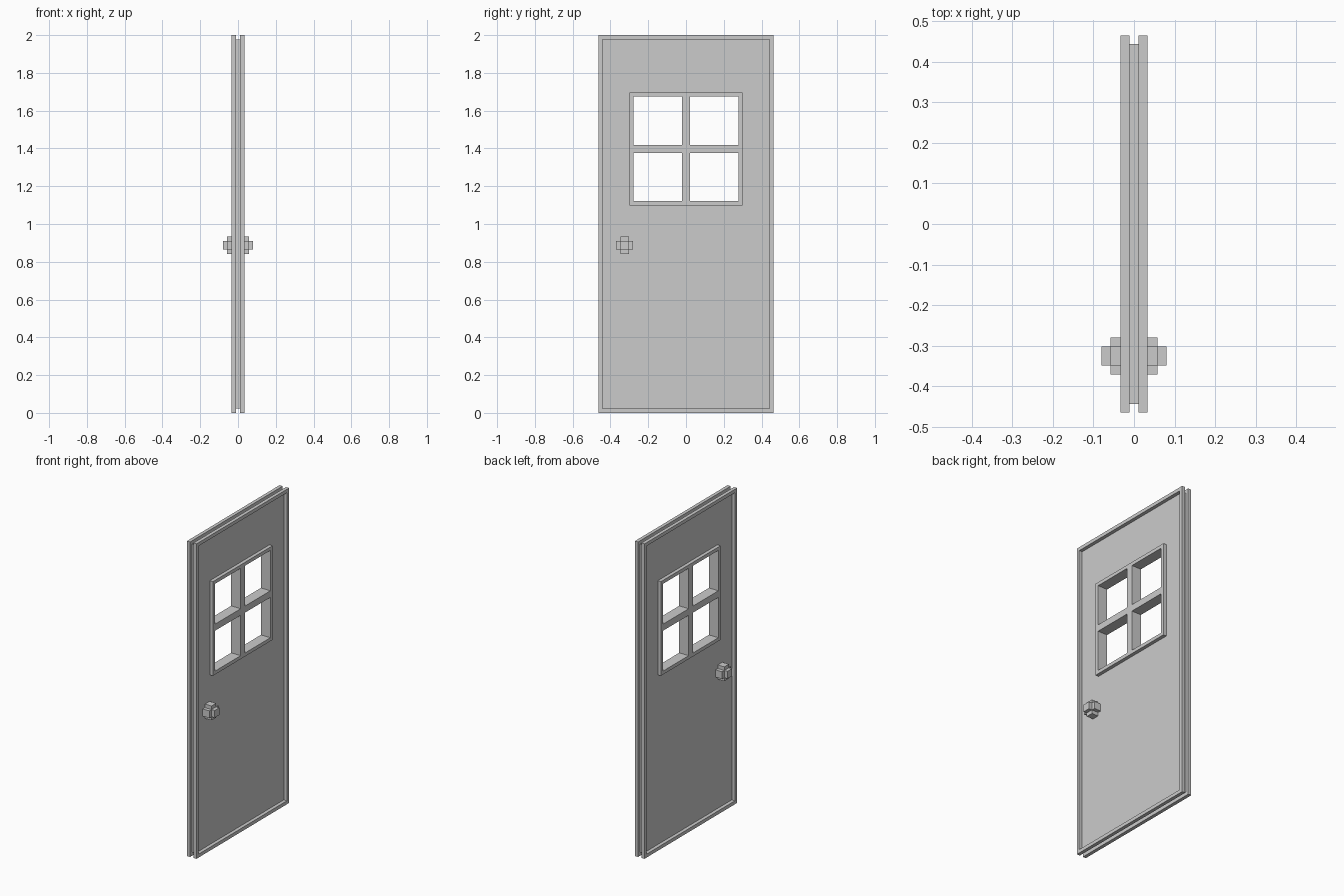
import bpy, bmesh, math

if "Cube" in bpy.data.objects:
    bpy.data.objects.remove(bpy.data.objects["Cube"])

INNER, OUTER = 0.0115, 0.0335     # half thickness of the core and of the full door
WIN_Z = 1.398                     # window centre height


def finish(name, bm):
    bmesh.ops.recalc_face_normals(bm, faces=bm.faces)
    me = bpy.data.meshes.new(name)
    bm.to_mesh(me)
    bm.free()
    ob = bpy.data.objects.new(name, me)
    bpy.context.collection.objects.link(ob)
    return ob


def lattice(name, ys, zs, holes, x0, x1):
    """Plate on a y/z grid with the given (column, row) cells left open."""
    bm = bmesh.new()
    grid = [[bm.verts.new((x0, y, z)) for z in zs] for y in ys]
    for i in range(len(ys) - 1):
        for j in range(len(zs) - 1):
            if (i, j) not in holes:
                bm.faces.new((grid[i][j], grid[i + 1][j],
                              grid[i + 1][j + 1], grid[i][j + 1]))
    ext = bmesh.ops.extrude_face_region(bm, geom=bm.faces[:], use_keep_orig=True)
    moved = [g for g in ext["geom"] if isinstance(g, bmesh.types.BMVert)]
    bmesh.ops.translate(bm, verts=moved, vec=(x1 - x0, 0, 0))
    bmesh.ops.recalc_face_normals(bm, faces=bm.faces)
    bmesh.ops.dissolve_limit(bm, angle_limit=math.radians(1),
                             verts=bm.verts, edges=bm.edges)
    return finish(name, bm)


def knob(name, side):
    """Three crossed blocks, half sunk into the door."""
    bm = bmesh.new()
    for axis in range(3):
        size = [0.046] * 3
        size[axis] = 0.091
        cube = bmesh.ops.create_cube(bm, size=1)["verts"]
        bmesh.ops.scale(bm, verts=cube, vec=size)
        bmesh.ops.translate(bm, verts=cube, vec=(side * 0.0347, -0.325, 0.887))
    return finish(name, bm)


# Core panel with the window opening
lattice("door_panel", (-0.443, -0.299, 0.299, 0.443),
        (0.022, WIN_Z - 0.299, WIN_Z + 0.299, 1.978), {(1, 1)}, -INNER, INNER)

# Window frame with crossed bars, raised on both faces
w = (-0.299, -0.277, -0.021, 0.021, 0.277, 0.299)
lattice("window_frame", w, [WIN_Z + v for v in w],
        {(1, 1), (1, 3), (3, 1), (3, 3)}, -OUTER, OUTER)

# Border trims and knobs on both faces
for label, side in (("left", -1), ("right", 1)):
    lattice(f"{label}_border", (-0.4645, -0.443, 0.443, 0.4645),
            (0, 0.022, 1.978, 2), {(1, 1)}, side * INNER, side * OUTER)
    knob(f"{label}_knob", side)
